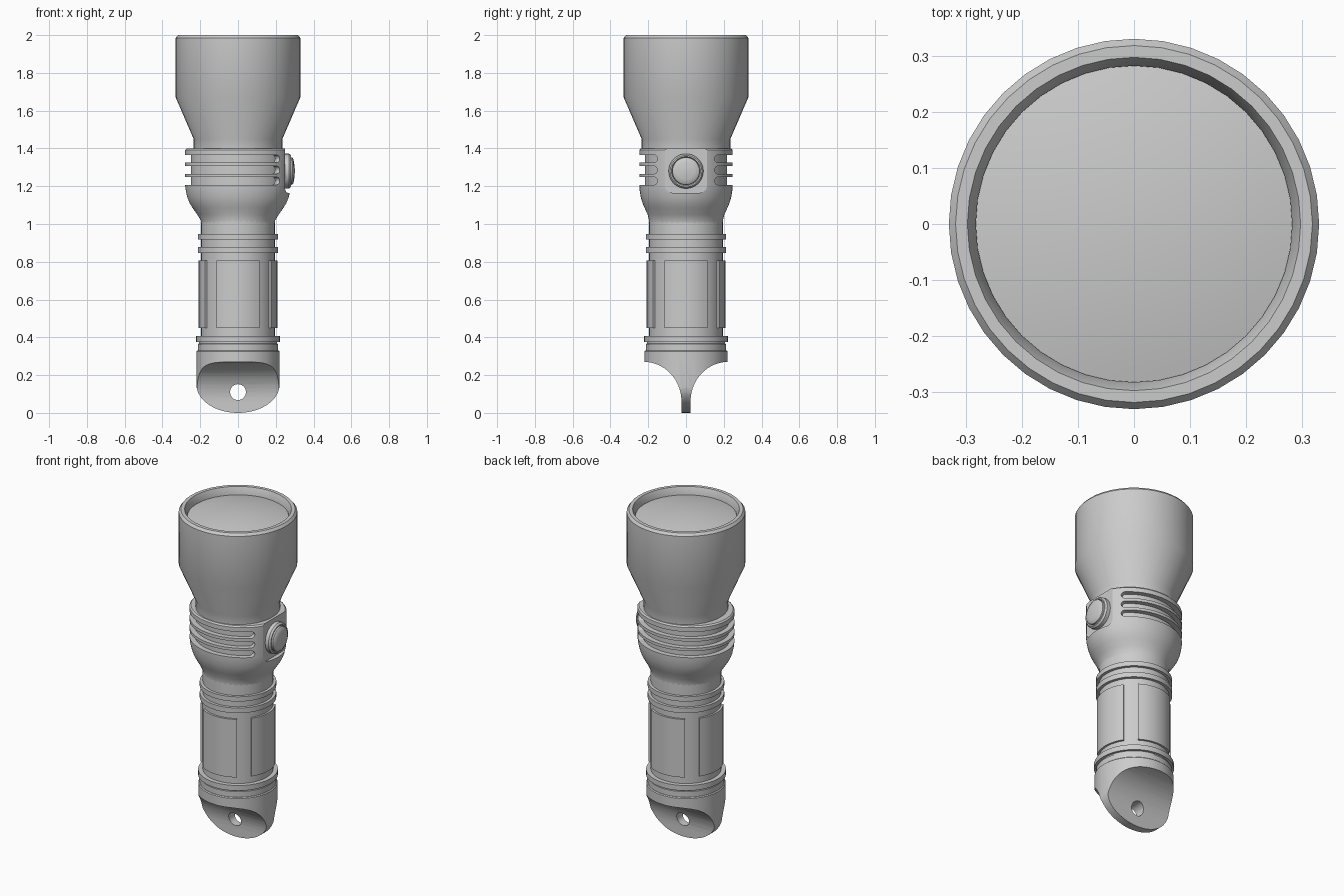
import bpy, bmesh, math
from math import sin, cos, pi, sqrt

if "Cube" in bpy.data.objects:
    bpy.data.objects.remove(bpy.data.objects["Cube"])

def finish(name, bm, angle=30):
    bmesh.ops.recalc_face_normals(bm, faces=bm.faces[:])
    me = bpy.data.meshes.new(name)
    bm.to_mesh(me)
    bm.free()
    ob = bpy.data.objects.new(name, me)
    bpy.context.collection.objects.link(ob)
    smooth(ob, angle)
    return ob

def activate(ob):
    bpy.ops.object.select_all(action='DESELECT')
    ob.select_set(True)
    bpy.context.view_layer.objects.active = ob

def smooth(ob, angle=30):
    activate(ob)
    bpy.ops.object.shade_smooth_by_angle(angle=math.radians(angle))

def loft(name, rings, n=40):
    """Stack of elliptical rings (rx, ry, z), capped at both ends."""
    bm = bmesh.new()
    loops = [[bm.verts.new((rx * cos(2 * pi * i / n), ry * sin(2 * pi * i / n), z))
              for i in range(n)] for rx, ry, z in rings]
    for a, b in zip(loops, loops[1:]):
        for i in range(n):
            j = (i + 1) % n
            bm.faces.new((a[i], a[j], b[j], b[i]))
    bm.faces.new(loops[0])
    bm.faces.new(loops[-1])
    return finish(name, bm)

def lathe(name, profile, n=40):
    return loft(name, [(r, r, z) for r, z in profile], n)

def prism(name, pts, place):
    """Extrude a 2D outline; place(u, v, s) gives the 3D point for s = 0 or 1."""
    bm = bmesh.new()
    a, b = [[bm.verts.new(place(u, v, s)) for u, v in pts] for s in (0, 1)]
    for i in range(len(pts)):
        j = (i + 1) % len(pts)
        bm.faces.new((a[i], a[j], b[j], b[i]))
    bm.faces.new(a)
    bm.faces.new(b)
    return finish(name, bm)

def band(name, cols, inner, outer, zc):
    """Curved slab: cols is a list of (angle, half height)."""
    bm = bmesh.new()
    loops = []
    for t, h in cols:
        loops.append([bm.verts.new((e[0] * cos(t), e[1] * sin(t), zc + s * h))
                      for e, s in ((inner, -1), (inner, 1), (outer, 1), (outer, -1))])
    for a, b in zip(loops, loops[1:]):
        for i in range(4):
            j = (i + 1) % 4
            bm.faces.new((a[i], a[j], b[j], b[i]))
    bm.faces.new(loops[0])
    bm.faces.new(loops[-1])
    return finish(name, bm)

def boolean(ob, cutter, op='DIFFERENCE'):
    mod = ob.modifiers.new("cut", 'BOOLEAN')
    mod.operation, mod.object, mod.solver = op, cutter, 'EXACT'
    activate(ob)
    bpy.ops.object.modifier_apply(modifier=mod.name)
    bpy.data.objects.remove(cutter, do_unlink=True)

# Head with neck, bezel and recess for the lens
lathe("head", [(0.235, 1.38), (0.235, 1.45), (0.33, 1.67), (0.33, 1.985), (0.318, 2.0),
               (0.297, 2.0), (0.282, 1.965), (0.282, 1.94)])

# Domed lens
lathe("lens", [(0.283, 1.94)] + [(0.283 * cos(a), 1.955 + 0.032 * sin(a * 1.0))
      for a in (0,)] + [(0.283 * k, 1.955 + 0.032 * (1 - k * k))
      for k in (0.9, 0.75, 0.6, 0.45, 0.3, 0.15, 0.03)])

# Switch collar: oval at the top, blending into the round tube
collar = loft("switch_collar", [
    (0.195, 0.195, 1.0), (0.197, 0.196, 1.02), (0.216, 0.203, 1.05), (0.24, 0.219, 1.085),
    (0.256, 0.23, 1.11), (0.268, 0.239, 1.14), (0.276, 0.245, 1.175), (0.28, 0.247, 1.205),
    (0.28, 0.247, 1.392), (0.272, 0.239, 1.4)], 72)

# Cooling slots wrapping round the back, with rounded ends at the switch
H, START, END_W = 0.0205, 0.66, 0.09
for z in (1.345, 1.286, 1.228):
    ends = [(START + END_W * (1 - cos(k * pi / 12)), H * max(0.05, sin(k * pi / 12)))
            for k in range(7)]
    t0 = ends[-1][0]
    mid = [(t0 + (2 * pi - 2 * t0) * i / 60, H) for i in range(1, 60)]
    tail_end = [(2 * pi - t, h) for t, h in reversed(ends)]
    boolean(collar, band("slot_cutter", ends + mid + tail_end,
                         (0.25, 0.217), (0.34, 0.31), z))

# Flat switch seat with rounded lower corners
seat = [(0.115, 1.5), (-0.115, 1.5)]
for cx, a0 in ((-0.07, pi), (0.07, 1.5 * pi)):
    seat += [(cx + 0.045 * cos(a0 + k * pi / 12), 1.21 + 0.045 * sin(a0 + k * pi / 12))
             for k in range(7)]
boolean(collar, prism("seat_cutter", seat, lambda u, v, s: (0.249 + 0.1 * s, u, v)))
smooth(collar)

# Switch button with its bezel ring
button = lathe("switch_button", [
    (0.092, -0.02), (0.092, 0.022), (0.084, 0.032), (0.077, 0.032), (0.073, 0.026),
    (0.072, 0.038), (0.064, 0.044), (0.045, 0.048), (0.02, 0.051), (0.004, 0.052)], 36)
button.rotation_euler = (0, pi / 2, 0)
button.location = (0.249, 0, 1.28)

# Battery tube with its rings
R, B = 0.196, 0.213
lathe("battery_tube", [
    (R, 0.32), (B, 0.32), (B, 0.365), (0.207, 0.367), (0.207, 0.375), (0.222, 0.375),
    (0.222, 0.407), (R, 0.407), (R, 0.847), (B, 0.847), (B, 0.878), (R, 0.878),
    (R, 0.918), (B, 0.918), (B, 0.947), (R, 0.947), (R, 1.04)])

# Four raised grip panels
for k in range(4):
    half = 0.585
    band("grip_panel_%d" % (k + 1),
         [(k * pi / 2 - half + 2 * half * i / 10, 0.178) for i in range(11)],
         (0.185, 0.185), (0.208, 0.208), 0.628)

# Tail cap: cylinder carved into a thin lanyard fin
tail = lathe("tail_cap", [(0.22, -0.05), (0.22, 0.326), (0.215, 0.331)], 64)
side = [(0.024, -0.1), (0.024, 0.06)]
for k in range(1, 15):
    a = k / 14 * pi / 2
    side.append((0.222 - 0.198 * cos(a), 0.06 + 0.21 * sin(a)))
side += [(0.3, 0.272), (0.3, 0.4)]
outline = side + [(-u, v) for u, v in reversed(side)]
boolean(tail, prism("fin_cutter", outline, lambda u, v, s: (s - 0.5, u, v)), 'INTERSECT')
foot = [(0.24 if v is None else u, 0.4 if v is None else v) for u, v in ((0, None),)]
foot += [(-0.24, 0.4), (-0.24, 0.15)]
foot += [(-0.22 * cos(k * pi / 32), 0.15 - 0.15 * sin(k * pi / 32)) for k in range(33)]
foot += [(0.24, 0.15)]
boolean(tail, prism("foot_cutter", foot, lambda u, v, s: (u, s - 0.5, v)), 'INTERSECT')
hole = [(0.042 * cos(k * pi / 14), 0.11 + 0.042 * sin(k * pi / 14)) for k in range(28)]
boolean(tail, prism("hole_cutter", hole, lambda u, v, s: (u, s - 0.5, v)))
smooth(tail)
